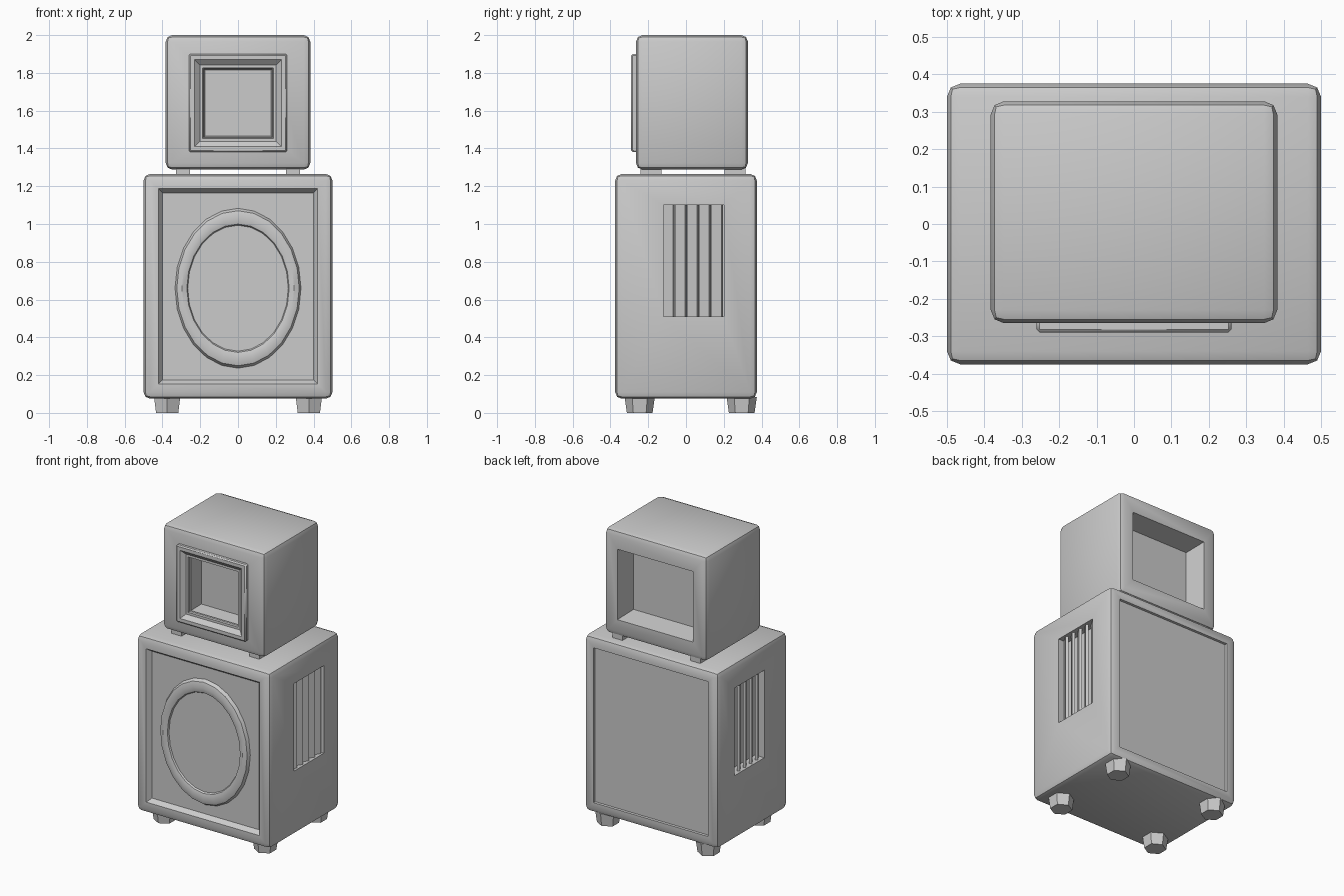
import bpy, bmesh, math

if "Cube" in bpy.data.objects:
    bpy.data.objects.remove(bpy.data.objects["Cube"])


def finish(bm, name, smooth=True):
    bmesh.ops.recalc_face_normals(bm, faces=bm.faces)
    me = bpy.data.meshes.new(name)
    bm.to_mesh(me)
    bm.free()
    ob = bpy.data.objects.new(name, me)
    bpy.context.collection.objects.link(ob)
    if smooth:
        bpy.ops.object.select_all(action='DESELECT')
        ob.select_set(True)
        bpy.context.view_layer.objects.active = ob
        bpy.ops.object.shade_smooth_by_angle(angle=math.radians(40))
    return ob


def box(name, x, y, z, bevel=0.0, seg=2, tilt=0.0):
    """Box from (min, max) ranges, optionally turned about its vertical axis."""
    bm = bmesh.new()
    bmesh.ops.create_cube(bm, size=1)
    c, s = math.cos(tilt), math.sin(tilt)
    for v in bm.verts:
        px, py = v.co.x * (x[1] - x[0]), v.co.y * (y[1] - y[0])
        v.co = (px * c - py * s + sum(x) / 2, px * s + py * c + sum(y) / 2,
                z[0] + (v.co.z + .5) * (z[1] - z[0]))
    if bevel:
        bmesh.ops.bevel(bm, geom=bm.edges[:], offset=bevel, segments=seg,
                        profile=0.5, affect='EDGES')
    return finish(bm, name)


def taper(name, zc, y0, half0, y1, half1):
    """Rectangular block along y whose half size changes from half0 to half1."""
    bm = bmesh.new()
    rings = []
    for y, (hx, hz) in ((y0, half0), (y1, half1)):
        rings.append([bm.verts.new((sx * hx, y, zc + sz * hz))
                      for sx, sz in ((-1, -1), (1, -1), (1, 1), (-1, 1))])
    a, b = rings
    bm.faces.new(a)
    bm.faces.new(b)
    for i in range(4):
        j = (i + 1) % 4
        bm.faces.new((a[i], a[j], b[j], b[i]))
    return finish(bm, name, False)


def cut(target, cutters):
    for c in cutters:
        c.hide_render = True
        m = target.modifiers.new("cut", 'BOOLEAN')
        m.operation, m.solver, m.object = 'DIFFERENCE', 'EXACT', c
        bpy.context.view_layer.objects.active = target
        bpy.ops.object.modifier_move_to_index(modifier=m.name, index=len(target.modifiers) - 1)
        bpy.ops.object.modifier_apply(modifier=m.name)
        bpy.data.objects.remove(c)


# Lower cabinet with recessed front baffle, back panel and side vents
cabinet = box("bass_cabinet", (-.5, .5), (-.375, .375), (.075, 1.265), .035)
zc = .67
cut(cabinet, [
    taper("front_cut", zc, -.40, (.44, .535), -.345, (.40, .495)),
    taper("back_cut", zc, .40, (.43, .525), .36, (.425, .52)),
    box("vent_cut_right", (.43, .60), (-.12, .20), (.51, 1.10)),
    box("vent_cut_left", (-.60, -.43), (-.12, .20), (.51, 1.10)),
])

# Oval speaker surround and flat cone
bm = bmesh.new()
n, m = 24, 8
grid = []
for i in range(n):
    a = 2 * math.pi * i / n
    row = []
    for k in range(m):
        t = 2 * math.pi * k / m
        rx, rz = .2975 + .0375 * math.cos(t), .375 + .05 * math.cos(t)
        row.append(bm.verts.new((rx * math.cos(a), -.342 + .033 * math.sin(t),
                                 .66 + rz * math.sin(a))))
    grid.append(row)
for i in range(n):
    for k in range(m):
        p, q = grid[i], grid[(i + 1) % n]
        bm.faces.new((p[k], q[k], q[(k + 1) % m], p[(k + 1) % m]))
finish(bm, "speaker_surround")

bm = bmesh.new()
bm.faces.new([bm.verts.new((.285 * math.cos(2 * math.pi * i / n), -.355,
                            .66 + .36 * math.sin(2 * math.pi * i / n))) for i in range(n)])
ext = bmesh.ops.extrude_face_region(bm, geom=bm.faces[:])
for v in ext["geom"]:
    if isinstance(v, bmesh.types.BMVert):
        v.co.y = -.335
finish(bm, "speaker_cone")

# Vertical vent slats on both sides
for side, label in ((1, "right"), (-1, "left")):
    for i in range(5):
        y = -.09 + i * .064
        x = side * .465
        box(f"vent_slat_{label}_{i + 1}", (x - .009, x + .009), (y - .03, y + .03),
            (.505, 1.105), tilt=side * math.radians(-32))

# Tapered six-sided feet under the cabinet
for x in (-.375, .375):
    for y in (-.245, .295):
        bm = bmesh.new()
        bmesh.ops.create_cone(bm, cap_ends=True, segments=6, radius1=.068,
                              radius2=.08, depth=.085)
        for v in bm.verts:
            v.co.x += x
            v.co.y += y
            v.co.z += .0425
        finish(bm, "cabinet_foot")

# Upper box with a square horn in front and an open recess behind
top = box("horn_box", (-.383, .383), (-.265, .328), (1.288, 2.0), .035)
zt = 1.64
cut(top, [
    taper("horn_cut", zt, -.30, (.19, .19), -.14, (.175, .175)),
    taper("rear_cut", zt, .35, (.285, .24), .18, (.265, .22)),
])

# Raised square horn frame with a sloping inner lip
frame = box("horn_frame", (-.26, .26), (-.29, -.245), (1.38, 1.90), .008, 1)
cut(frame, [taper("frame_cut", zt, -.292, (.232, .232), -.243, (.178, .178))])

# Small pads between the two boxes
for x in (-.29, .29):
    for y in (-.185, .26):
        box("box_pad", (x - .037, x + .037), (y - .055, y + .055), (1.255, 1.30))

# Smooth the cut parts with sharp edges kept
bpy.ops.object.select_all(action='DESELECT')
for ob in (cabinet, top, frame):
    ob.select_set(True)
bpy.context.view_layer.objects.active = cabinet
bpy.ops.object.shade_smooth_by_angle(angle=math.radians(40))
